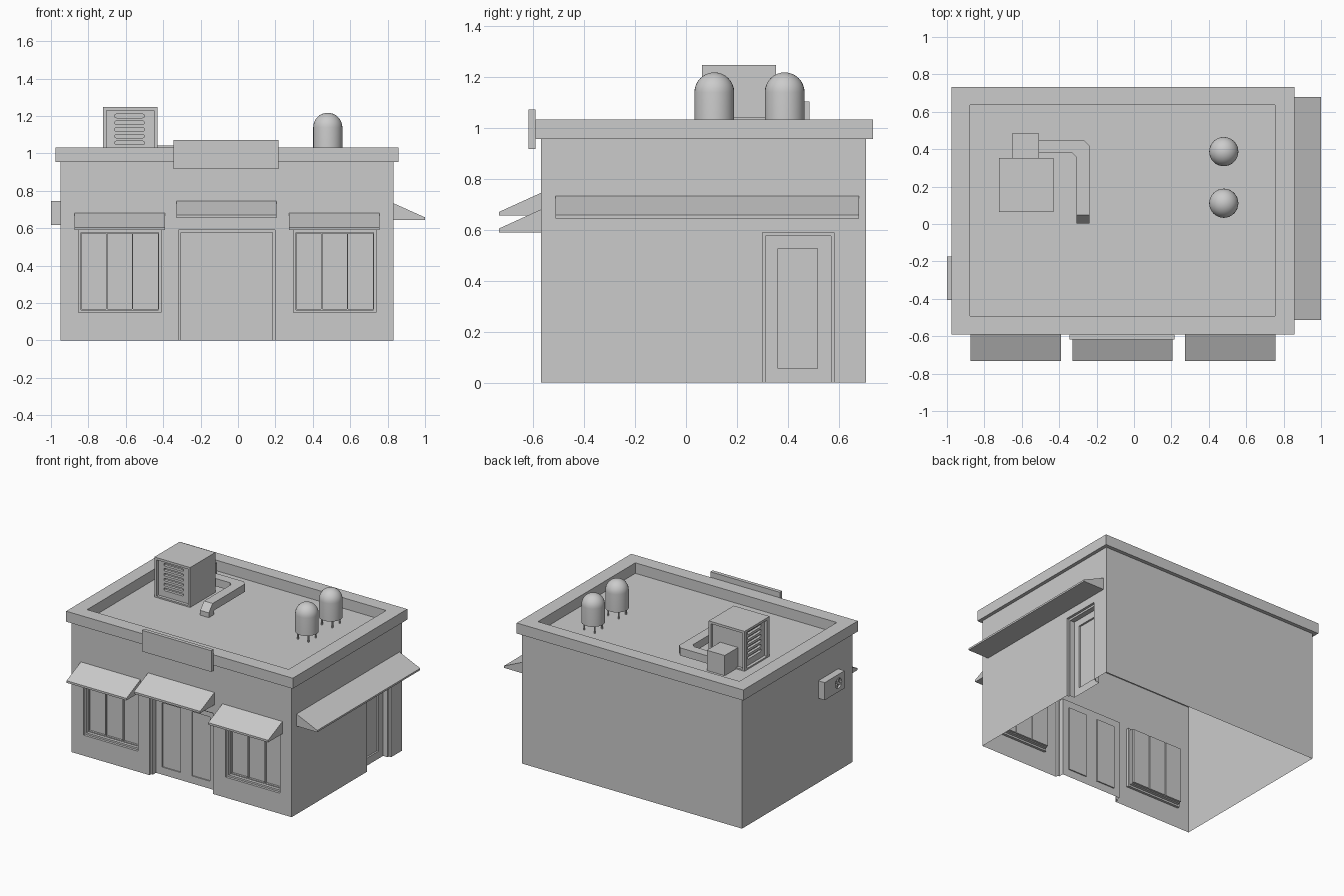
import bpy, bmesh, math
from math import sin, cos, pi

if "Cube" in bpy.data.objects:
    bpy.data.objects.remove(bpy.data.objects["Cube"])

FRONT, SIDE, ROOF = "front", "side", "roof"


def place(u, v, d, plane):
    """Map profile coords (u, v) and depth d to world space."""
    return {FRONT: (u, d, v), SIDE: (d, u, v), ROOF: (u, v, d)}[plane]


def finish(name, bm):
    bmesh.ops.recalc_face_normals(bm, faces=bm.faces[:])
    me = bpy.data.meshes.new(name)
    bm.to_mesh(me)
    bm.free()
    ob = bpy.data.objects.new(name, me)
    bpy.context.collection.objects.link(ob)
    return ob


def prism(name, pts, d0, d1, plane):
    """Extrude a closed profile from depth d0 to d1."""
    bm = bmesh.new()
    a = [bm.verts.new(place(u, v, d0, plane)) for u, v in pts]
    b = [bm.verts.new(place(u, v, d1, plane)) for u, v in pts]
    bm.faces.new(a)
    bm.faces.new(b)
    for i in range(len(a)):
        j = (i + 1) % len(a)
        bm.faces.new((a[i], a[j], b[j], b[i]))
    return finish(name, bm)


def rect(u0, u1, v0, v1):
    return [(u0, v0), (u1, v0), (u1, v1), (u0, v1)]


def box(name, x0, x1, y0, y1, z0, z1):
    return prism(name, rect(x0, x1, y0, y1), z0, z1, ROOF)


def ring(name, outer, inner, d0, d1, plane):
    """Rectangular frame."""
    bm = bmesh.new()
    loops = [[bm.verts.new(place(u, v, d, plane)) for u, v in rect(*r)]
             for r, d in ((outer, d0), (outer, d1), (inner, d1), (inner, d0))]
    for k in range(4):
        p, q = loops[k], loops[(k + 1) % 4]
        for i in range(4):
            j = (i + 1) % 4
            bm.faces.new((p[i], p[j], q[j], q[i]))
    return finish(name, bm)


def cut(ob, cutters):
    """Subtract the cutters one by one, then delete them."""
    bpy.context.view_layer.objects.active = ob
    for c in cutters:
        m = ob.modifiers.new("cut", 'BOOLEAN')
        m.operation, m.solver, m.object = 'DIFFERENCE', 'EXACT', c
        bpy.ops.object.modifier_apply(modifier=m.name)
        bpy.data.objects.remove(c)


YF, XR = -0.568, 0.832           # front and right wall planes


def front_cut(u0, u1, v0, v1, depth):
    return box("cutter", u0, u1, YF - 0.1, YF + depth, v0, v1)


def side_cut(u0, u1, v0, v1, depth):
    return box("cutter", XR - depth, XR + 0.1, u0, u1, v0, v1)


# building shell; openings step inwards: frame, sash, then glass
walls = box("walls", -0.948, XR, YF, 0.706, 0, 0.955)
cutters = []
for a, b in ((-0.853, -0.413), (0.297, 0.737)):
    cutters.append(front_cut(a, b, 0.15, 0.59, 0.018))
    cutters.append(front_cut(a + 0.013, b - 0.013, 0.163, 0.578, 0.04))
    w = (b - a - 0.026) / 3
    for i in range(3):
        u = a + 0.013 + i * w
        cutters.append(front_cut(u + 0.003, u + w - 0.003, 0.169, 0.572, 0.055))
cutters.append(front_cut(-0.318, 0.197, -0.1, 0.59, 0.018))
cutters.append(front_cut(-0.305, 0.184, -0.1, 0.578, 0.055))
for a in (-0.255, -0.013):
    cutters.append(front_cut(a, a + 0.147, 0.055, 0.525, 0.063))
cutters.append(side_cut(0.30, 0.58, -0.1, 0.59, 0.018))
cutters.append(side_cut(0.312, 0.568, -0.1, 0.576, 0.055))
cutters.append(side_cut(0.36, 0.516, 0.055, 0.526, 0.068))
cut(walls, cutters)

# the shell has no floor
bm = bmesh.new()
bm.from_mesh(walls.data)
bmesh.ops.delete(bm, geom=[f for f in bm.faces if all(v.co.z < 1e-4 for v in f.verts)],
                 context='FACES')
bm.to_mesh(walls.data)
bm.free()

# parapet around the flat roof
ring("parapet", (-0.977, 0.857, -0.591, 0.733), (-0.877, 0.754, -0.491, 0.635),
     0.955, 1.032, ROOF)


# wedge awnings
def wedge(wall, tip, top, drop):
    return [(wall, top), (tip, top - 0.075), (tip, top - drop), (wall, top - drop)]


for name, a, b, top in (("left_awning", -0.874, -0.39, 0.68),
                        ("door_awning", -0.33, 0.207, 0.745),
                        ("right_awning", 0.272, 0.757, 0.68)):
    prism(name, wedge(YF, -0.733, top, 0.09), a, b, SIDE)
prism("side_awning", wedge(XR, 1.0, 0.733, 0.088), -0.512, 0.678, FRONT)

# blank sign board
box("sign_board", -0.345, 0.217, -0.618, -0.591, 0.917, 1.072)

# wall fan unit on the left wall
fan = box("wall_unit", -1.0, -0.948, -0.405, -0.175, 0.617, 0.745)


def circle(cu, cv, r, n=20):
    return [(cu + r * cos(2 * pi * i / n), cv + r * sin(2 * pi * i / n)) for i in range(n)]


FY, FZ = -0.335, 0.68
cut(fan, [prism("cutter", circle(FY, FZ, 0.037), -1.1, -0.985, SIDE)])
prism("fan_hub", circle(FY, FZ, 0.012, 10), -0.998, -0.985, SIDE)
for k in range(4):
    c, s = cos(k * pi / 2 + 0.4), sin(k * pi / 2 + 0.4)
    prism(f"fan_blade_{k}", [(FY + p * c - q * s, FZ + p * s + q * c)
                             for p, q in rect(0.008, 0.034, -0.008, 0.008)],
          -0.994, -0.985, SIDE)


# roof cooling unit: recessed faces, with slots on the front and left
def capsule(u0, u1, v, r):
    arc = [(-pi / 2 + i * pi / 4) for i in range(5)]
    return ([(u1 - r + r * cos(t), v + r * sin(t)) for t in arc] +
            [(u0 + r - r * cos(t), v - r * sin(t)) for t in arc])


X0, X1, Y0, Y1, Z0, Z1 = -0.721, -0.431, 0.063, 0.353, 0.955, 1.247
R = 0.022
unit = box("cooling_unit", X0, X1, Y0, Y1, Z0, Z1)
cutters = [box("cutter", X0 + 0.017, X1 - 0.017, Y0 - 0.1, Y0 + R, 0.965, 1.23),
           box("cutter", X0 - 0.1, X0 + R, Y0 + 0.03, Y1 - 0.03, 0.965, 1.23),
           box("cutter", X0 + 0.017, X1 - 0.017, Y1 - R, Y1 + 0.1, 0.965, 1.23)]
for i in range(6):
    z = 1.2 - i * 0.036
    cutters.append(prism("cutter", capsule(-0.66, -0.5, z, 0.0095), Y0 - 0.1, Y0 + R + 0.02, FRONT))
    cutters.append(prism("cutter", capsule(0.13, 0.29, z, 0.0095), X0 - 0.1, X0 + R + 0.02, SIDE))
cut(unit, cutters)

# duct box, bent duct and down-turned mouth
box("duct_box", -0.653, -0.508, Y1 - R, 0.485, 0.955, 1.103)
prism("duct", [(-0.508, 0.448), (-0.267, 0.448), (-0.238, 0.419), (-0.238, 0.047),
               (-0.308, 0.047), (-0.308, 0.358), (-0.33, 0.38), (-0.508, 0.38)],
      0.985, 1.042, ROOF)
prism("duct_mouth", [(0.047, 1.042), (0.003, 0.99), (0.003, 0.955),
                     (0.06, 0.955), (0.06, 0.985), (0.047, 0.985)], -0.308, -0.238, SIDE)


# domed roof tanks on four legs
def tank(name, cx, cy, r=0.078, z0=1.008, top=1.217, n=32):
    prof = [(0, z0), (r, z0)] + [(r * cos(i * pi / 16), top - r + r * sin(i * pi / 16))
                                 for i in range(8)] + [(0, top)]
    bm = bmesh.new()
    vs = [bm.verts.new((cx + u, cy, z)) for u, z in prof]
    es = [bm.edges.new(p) for p in zip(vs, vs[1:])]
    bmesh.ops.spin(bm, geom=vs + es, cent=(cx, cy, 0), axis=(0, 0, 1),
                   angle=2 * pi, steps=n)
    bmesh.ops.remove_doubles(bm, verts=bm.verts[:], dist=1e-5)
    ob = finish(name, bm)
    bpy.ops.object.select_all(action='DESELECT')
    ob.select_set(True)
    bpy.context.view_layer.objects.active = ob
    bpy.ops.object.shade_smooth_by_angle(angle=math.radians(35))
    for k in range(4):
        t = pi / 4 + k * pi / 2
        prism(f"{name}_leg_{k}", circle(cx + 0.06 * cos(t), cy + 0.06 * sin(t), 0.006, 8),
              0.955, z0, ROOF)


tank("front_tank", 0.48, 0.111)
tank("back_tank", 0.48, 0.387)
